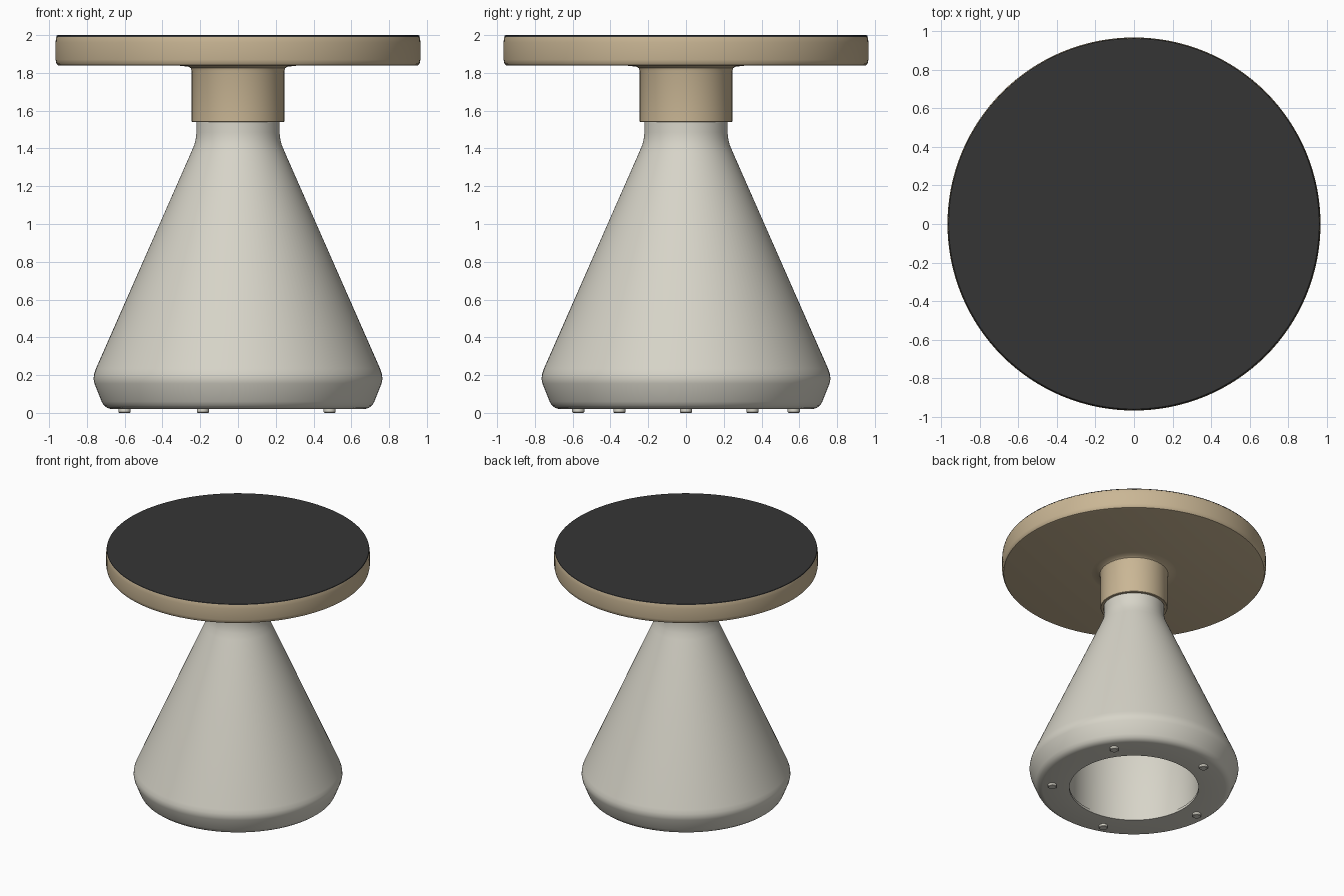
import bpy, bmesh, math

if "Cube" in bpy.data.objects:
    bpy.data.objects.remove(bpy.data.objects["Cube"])


def material(name, rgb):
    m = bpy.data.materials.new(name)
    m.diffuse_color = (*rgb, 1)
    m.use_nodes = True
    m.node_tree.nodes["Principled BSDF"].inputs["Base Color"].default_value = m.diffuse_color
    return m


STONE = material("warm_grey_stone", (0.68, 0.66, 0.58))
WOOD = material("light_wood", (0.59, 0.47, 0.30))
BLACK = material("charcoal_top", (0.036, 0.036, 0.036))


def lathe(name, profile, mat, steps=128, closed=False, loc=(0, 0, 0)):
    """Revolve (radius, z) points around z; radius 0 makes a pole."""
    bm = bmesh.new()
    rings = []
    for r, z in profile:
        if r == 0:
            rings.append([bm.verts.new((0, 0, z))] * steps)
        else:
            rings.append([bm.verts.new((r * math.cos(2 * math.pi * i / steps),
                                        r * math.sin(2 * math.pi * i / steps), z))
                          for i in range(steps)])
    pairs = list(zip(rings, rings[1:]))
    if closed:
        pairs.append((rings[-1], rings[0]))
    for a, b in pairs:
        for i in range(steps):
            j = (i + 1) % steps
            bm.faces.new(list(dict.fromkeys((a[i], a[j], b[j], b[i]))))
    bmesh.ops.recalc_face_normals(bm, faces=bm.faces[:])
    mesh = bpy.data.meshes.new(name)
    bm.to_mesh(mesh)
    bm.free()
    mesh.materials.append(mat)
    ob = bpy.data.objects.new(name, mesh)
    ob.location = loc
    bpy.context.collection.objects.link(ob)
    bpy.ops.object.select_all(action='DESELECT')
    ob.select_set(True)
    bpy.context.view_layer.objects.active = ob
    bpy.ops.object.shade_smooth_by_angle(angle=math.radians(30))
    return ob


# Conical base: outer skin from the neck down, then up inside the open hollow
lathe("conical_base", [
    (0, 1.56), (0.22, 1.56), (0.22, 1.485), (0.223, 1.455), (0.231, 1.42),
    (0.25, 1.375), (0.752, 0.235), (0.762, 0.205), (0.765, 0.18), (0.76, 0.155),
    (0.722, 0.06), (0.71, 0.04), (0.692, 0.026), (0.67, 0.02),
    (0.473, 0.02), (0.473, 0.04), (0.48, 0.04), (0.48, 0.62),
    (0.15, 1.38), (0, 1.38)], STONE)

# Five small feet
for k in range(5):
    a = math.radians(36 + 72 * k)
    lathe("foot_%d" % (k + 1), [(0, 0), (0.028, 0), (0.032, 0.004), (0.032, 0.025), (0, 0.025)],
          STONE, 24, loc=(0.6 * math.cos(a), 0.6 * math.sin(a), 0))

# Wooden collar, flared where it meets the table top
lathe("collar", [
    (0.225, 1.54), (0.242, 1.54), (0.245, 1.543), (0.245, 1.81), (0.25, 1.825),
    (0.262, 1.833), (0.31, 1.838), (0.31, 1.845), (0.225, 1.845)], WOOD, closed=True)

# Round wooden table top with softened edges
lathe("table_top", [
    (0, 1.838), (0.945, 1.838), (0.955, 1.841), (0.961, 1.848), (0.966, 1.87),
    (0.966, 1.96), (0.964, 1.98), (0.961, 1.992), (0, 1.992)], WOOD)

# Thin dark surface
lathe("top_surface", [
    (0, 1.991), (0.962, 1.991), (0.96, 1.997), (0.955, 2.0), (0, 2.0)], BLACK)
